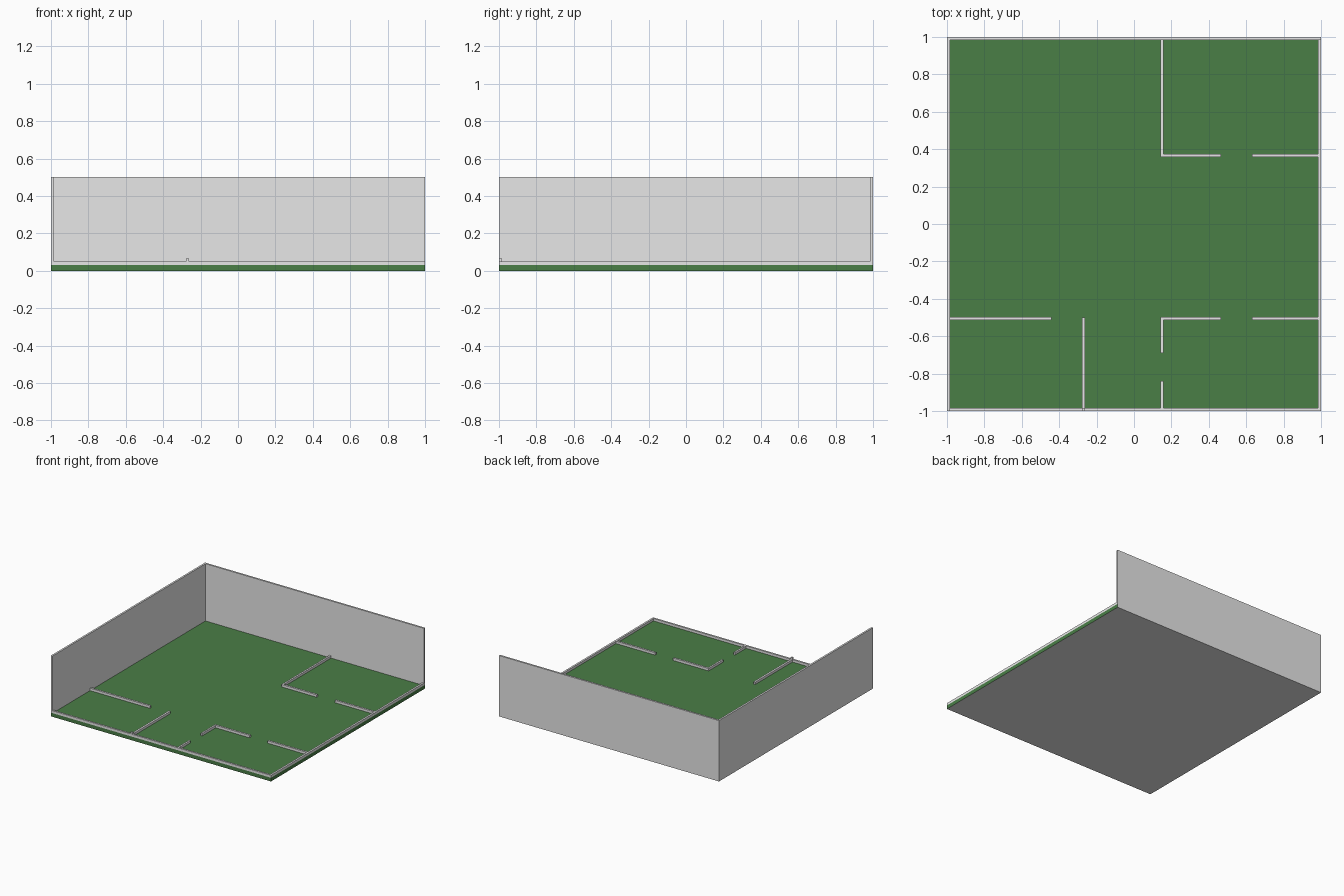
import bpy
import bmesh

cube = bpy.data.objects.get("Cube")
if cube:
    bpy.data.objects.remove(cube, do_unlink=True)


def make_material(name, rgb):
    m = bpy.data.materials.new(name)
    m.use_nodes = True
    m.diffuse_color = (*rgb, 1)
    bsdf = next(n for n in m.node_tree.nodes if n.type == 'BSDF_PRINCIPLED')
    bsdf.inputs["Base Color"].default_value = (*rgb, 1)
    return m


GREY = make_material("light grey", (0.8, 0.8, 0.8))
GREEN = make_material("floor green", (0.068, 0.21, 0.062))


def box(name, x0, x1, y0, y1, z0, z1, materials=(GREY,)):
    """Box between two corners, flat shaded."""
    bm = bmesh.new()
    bmesh.ops.create_cube(bm, size=1)
    for v in bm.verts:
        v.co = (x1 if v.co.x > 0 else x0,
                y1 if v.co.y > 0 else y0,
                z1 if v.co.z > 0 else z0)
    bm.normal_update()
    mesh = bpy.data.meshes.new(name)
    bm.to_mesh(mesh)
    bm.free()
    for m in materials:
        mesh.materials.append(m)
    obj = bpy.data.objects.new(name, mesh)
    bpy.context.collection.objects.link(obj)
    return obj


FLOOR, LOW, TALL = 0.03, 0.05, 0.5
T = 0.015          # outer wall thickness
IN = 1 - T         # inner face of the outer walls

# Floor slab: green on top, front and left, grey underneath and behind
slab = box("floor_slab", -1, 1, -1, 1, 0, FLOOR, (GREEN, GREY))
for p in slab.data.polygons:
    p.material_index = 1 if p.normal.z < -0.5 or p.normal.x < -0.5 or p.normal.y > 0.5 else 0

# Outer walls: two tall, two cut low
box("right_tall_wall", -1, -IN, -1, 1, FLOOR, TALL)
box("back_tall_wall", -IN, 1, IN, 1, FLOOR, TALL)
box("front_low_wall", -IN, 1, -1, -IN, FLOOR, LOW)
box("left_low_wall", IN, 1, -IN, IN, FLOOR, LOW)

# Partitions along x: (name, start, end, y centre), with door gaps between
W = 0.008          # half thickness
for name, x0, x1, y in (
        ("back_room_wall_inner", 0.143, 0.465, 0.366),
        ("back_room_wall_outer", 0.63, IN, 0.366),
        ("front_room_wall_inner", 0.143, 0.465, -0.506),
        ("front_room_wall_outer", 0.63, IN, -0.506),
        ("corner_room_wall", -IN, -0.44, -0.506)):
    box(name, x0, x1, y - W, y + W, FLOOR, LOW)

# Partitions along y: (name, start, end, x centre, half thickness)
for name, y0, y1, x, w in (
        ("back_room_side_wall", 0.366 + W, IN, 0.15, 0.007),
        ("front_room_side_wall_rear", -0.69, -0.506 - W, 0.15, 0.007),
        ("front_room_side_wall_front", -IN, -0.84, 0.15, 0.007),
        ("corner_room_side_wall", -IN, -0.5, -0.27, W)):
    box(name, x - w, x + w, y0, y1, FLOOR, LOW)

# Small post where the side wall meets the front wall
box("wall_post", -0.278, -0.262, -1, -IN, LOW, 0.065)
